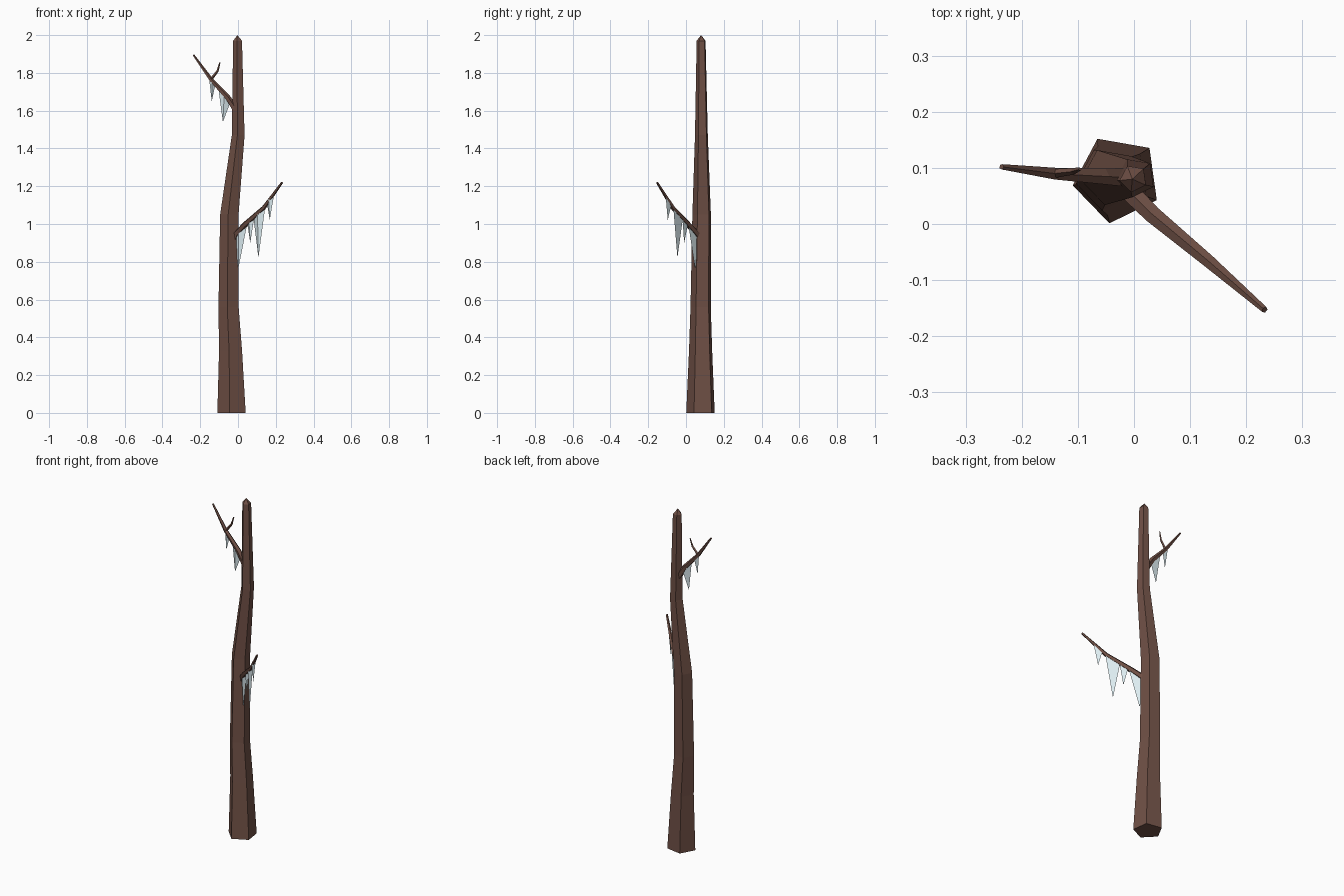
import bpy, bmesh, math
from mathutils import Vector

if "Cube" in bpy.data.objects:
    bpy.data.objects.remove(bpy.data.objects["Cube"])


def material(name, color):
    m = bpy.data.materials.new(name)
    m.diffuse_color = color
    m.use_nodes = True
    m.node_tree.nodes["Principled BSDF"].inputs["Base Color"].default_value = m.diffuse_color
    return m


BARK = material("bark", (0.16, 0.08, 0.06, 1))
ICE = material("ice", (0.72, 0.84, 0.88, 0.55))


def finish(name, bm, mat):
    bmesh.ops.recalc_face_normals(bm, faces=bm.faces)
    me = bpy.data.meshes.new(name)
    bm.to_mesh(me)
    bm.free()
    me.materials.append(mat)
    ob = bpy.data.objects.new(name, me)
    bpy.context.collection.objects.link(ob)
    return ob


def tube(name, path, radii, sides=5, start=0.0, upright=False, tip=None):
    """Low-poly tapered tube along a path; upright keeps rings horizontal."""
    bm = bmesh.new()
    pts = [Vector(p) for p in path]
    rings = []
    for i, (p, r) in enumerate(zip(pts, radii)):
        if upright:
            u, v = Vector((1, 0, 0)), Vector((0, 1, 0))
        else:
            t = (pts[min(i + 1, len(pts) - 1)] - pts[max(i - 1, 0)]).normalized()
            u = t.cross(Vector((0, 0, 1))).normalized()
            v = u.cross(t)
        angles = [math.radians(start) + math.tau * k / sides for k in range(sides)]
        rings.append([bm.verts.new(p + r * (math.cos(a) * u + math.sin(a) * v)) for a in angles])
    for a, b in zip(rings, rings[1:]):
        for k in range(sides):
            n = (k + 1) % sides
            bm.faces.new((a[k], a[n], b[n], b[k]))
    bm.faces.new(rings[0])
    if tip:
        apex = bm.verts.new(tip)
        for k in range(sides):
            bm.faces.new((rings[-1][k], rings[-1][(k + 1) % sides], apex))
    else:
        bm.faces.new(rings[-1])
    return finish(name, bm, BARK)


def on_path(path, x):
    """Point of a branch centre line at a given x."""
    for a, b in zip(path, path[1:]):
        if min(a[0], b[0]) <= x <= max(a[0], b[0]):
            return Vector(a).lerp(Vector(b), (x - a[0]) / (b[0] - a[0]))
    return Vector(path[0])


def icicle(name, path, x0, x1, xt, zt, depth=0.016):
    """Thin three-sided spike hanging below a branch, ridge to the front."""
    a, b = on_path(path, x0), on_path(path, x1)
    d = b - a
    n = Vector((d.y, -d.x, 0)).normalized()
    if n.y > 0:
        n = -n
    tip = Vector((xt, on_path(path, xt).y, zt))
    back = -n * depth * 0.4
    bm = bmesh.new()
    v = [bm.verts.new(p) for p in (a + back, b + back, (a + b) / 2 + n * depth * 0.6, tip)]
    for f in ((0, 1, 2), (0, 1, 3), (1, 2, 3), (2, 0, 3)):
        bm.faces.new([v[i] for i in f])
    finish(name, bm, ICE)


# Trunk
tube("trunk",
     [(-0.03, 0.08, 0), (-0.036, 0.08, 0.33), (-0.047, 0.08, 0.56),
      (-0.043, 0.085, 1.05), (0.003, 0.083, 1.47), (-0.001, 0.081, 1.97)],
     [0.08, 0.065, 0.057, 0.052, 0.036, 0.025],
     start=-100, upright=True, tip=(-0.003, 0.08, 2.0))

# Branches
lower = [(-0.03, 0.075, 0.89), (-0.01, 0.06, 0.945), (0.035, 0.015, 0.995),
         (0.135, -0.068, 1.085), (0.233, -0.153, 1.22)]
upper = [(-0.01, 0.083, 1.6), (-0.055, 0.085, 1.67), (-0.143, 0.09, 1.765),
         (-0.236, 0.102, 1.895)]
tube("lower_branch", lower, [0.02, 0.018, 0.016, 0.012, 0.006], start=90)
tube("upper_branch", upper, [0.018, 0.015, 0.011, 0.005], start=90)
tube("twig", [(-0.143, 0.09, 1.765), (-0.108, 0.094, 1.81), (-0.096, 0.098, 1.855)],
     [0.008, 0.006, 0.003], sides=4)

# Icicles: left x, right x, tip x, tip z
for i, s in enumerate([(-0.028, 0.045, 0.002, 0.765), (0.045, 0.082, 0.065, 0.9),
                       (0.078, 0.14, 0.108, 0.822), (0.15, 0.187, 0.168, 1.022)]):
    icicle(f"lower_icicle_{i}", lower, *s)
for i, s in enumerate([(-0.105, -0.04, -0.08, 1.54), (-0.155, -0.12, -0.139, 1.65)]):
    icicle(f"upper_icicle_{i}", upper, *s)
